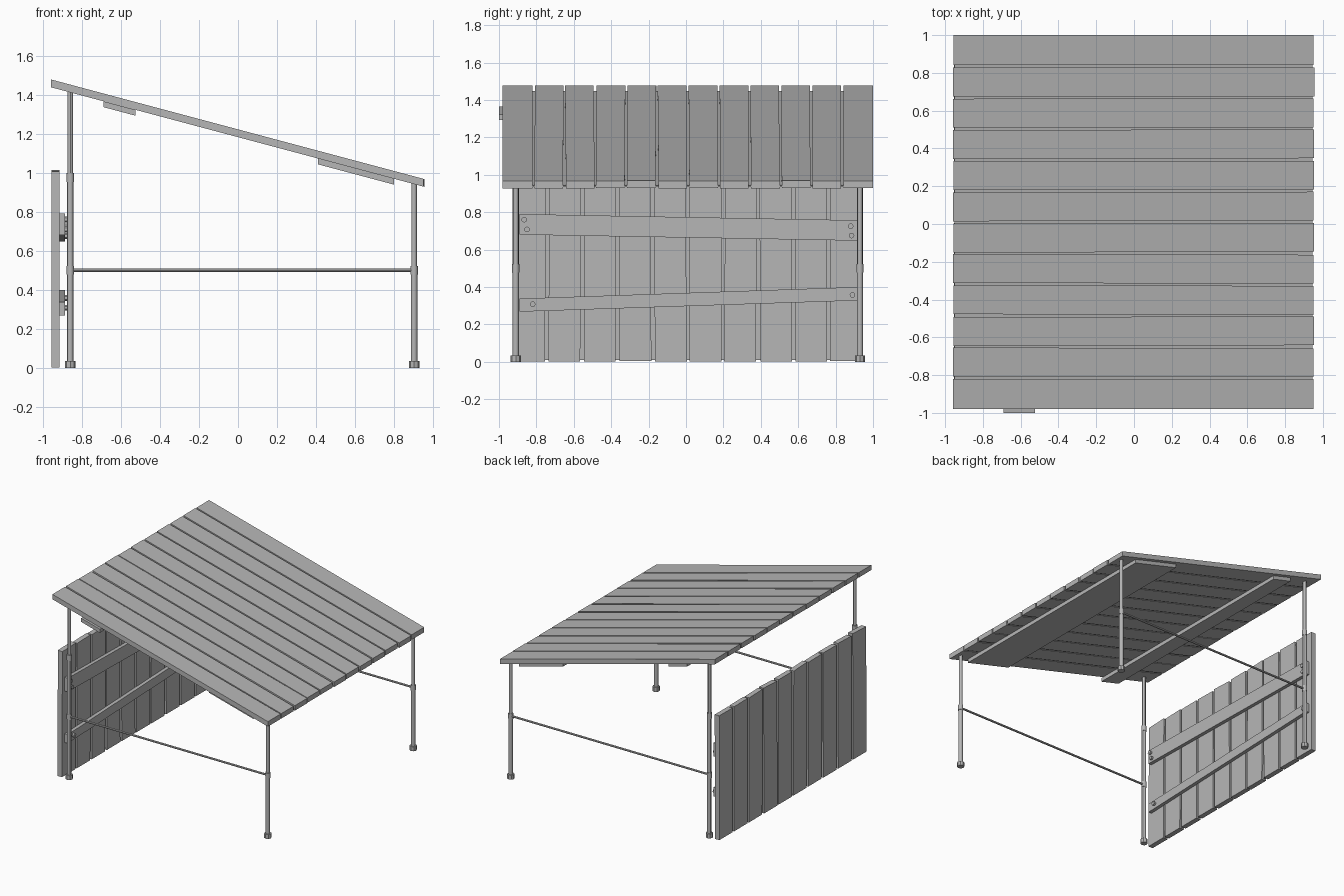
import bpy, bmesh, random
from mathutils import Vector

random.seed(4)
if "Cube" in bpy.data.objects:
    bpy.data.objects.remove(bpy.data.objects["Cube"], do_unlink=True)

grey = bpy.data.materials.new("weathered grey")
grey.use_nodes = True
colour = (0.47, 0.47, 0.47, 1)
grey.diffuse_color = colour
grey.node_tree.nodes["Principled BSDF"].inputs["Base Color"].default_value = colour


def slab(name, outline, low, high, place):
    """Extrude a flat outline from low to high; place maps (u, v, depth) to a point."""
    bm = bmesh.new()
    rings = [[bm.verts.new(place(u, v, d)) for u, v in outline] for d in (low, high)]
    bm.faces.new(rings[0])
    bm.faces.new(rings[1])
    for i in range(len(outline)):
        j = (i + 1) % len(outline)
        bm.faces.new((rings[0][i], rings[0][j], rings[1][j], rings[1][i]))
    bmesh.ops.recalc_face_normals(bm, faces=bm.faces)
    mesh = bpy.data.meshes.new(name)
    bm.to_mesh(mesh)
    bm.free()
    mesh.materials.append(grey)
    obj = bpy.data.objects.new(name, mesh)
    bpy.context.collection.objects.link(obj)
    return obj


def rod(name, start, end, radius, sides=12):
    """Round bar between two points."""
    a, b = Vector(start), Vector(end)
    bpy.ops.mesh.primitive_cylinder_add(vertices=sides, radius=radius,
                                        depth=(b - a).length, location=(a + b) / 2)
    obj = bpy.context.object
    obj.name = name
    obj.rotation_euler = (b - a).to_track_quat('Z', 'Y').to_euler()
    obj.data.materials.append(grey)
    bpy.ops.object.shade_smooth_by_angle()


def rectangle(u0, u1, v0, v1):
    return [(u0, v0), (u1, v0), (u1, v1), (u0, v1)]


def roof_top(x):
    return 1.477 - 0.2667 * (x + 0.957)


def on_roof(x, y, depth):
    return (x, y, roof_top(x) - depth)


def on_wall(y, z, x):
    return (x, y, z)


def wobble(amount):
    return random.uniform(-amount, amount)


# Roof boards, with a thin backing closing the gaps
ROOF_BOARDS, ROOF_DEPTH = 12, 0.04
pitch = 1.98 / ROOF_BOARDS
for i in range(ROOF_BOARDS):
    y0 = -0.98 + i * pitch + (0.006 if i else 0)
    y1 = -0.98 + (i + 1) * pitch - (0.006 if i < ROOF_BOARDS - 1 else 0)
    skew = wobble(0.003)
    right, left = -0.957 + wobble(0.002), 0.952 + wobble(0.003)
    if i in (0, ROOF_BOARDS - 1):
        skew = 0
    slab(f"roof_board_{i + 1}",
         [(right, y0 - skew), (left, y0 + skew), (left, y1 + skew), (right, y1 - skew)],
         0, ROOF_DEPTH, on_roof)
slab("roof_backing", rectangle(-0.95, 0.945, -0.97, 0.99), 0.028, 0.036, on_roof)

# Cross boards under the roof
slab("narrow_roof_batten", rectangle(-0.69, -0.525, -1.0, 0.97), ROOF_DEPTH, 0.07, on_roof)
slab("wide_roof_batten", rectangle(0.41, 0.8, -0.95, 0.97), ROOF_DEPTH, 0.07, on_roof)

# Side wall boards with slightly uneven tops
WALL_BOARDS = 10
step = 1.88 / WALL_BOARDS
for i in range(WALL_BOARDS):
    y0 = -0.93 + i * step + 0.009
    y1 = y0 + step - 0.018
    tilt = wobble(0.004)
    base, top = random.uniform(0, 0.004), 1.005 + wobble(0.006)
    slab(f"wall_board_{i + 1}",
         [(y0 - tilt, base), (y1 - tilt, base), (y1 + tilt, top + tilt), (y0 + tilt, top - tilt)],
         -0.954, -0.914, on_wall)
slab("wall_backing", rectangle(-0.91, 0.93, 0.01, 0.985), -0.938, -0.928, on_wall)

# Crooked rails across the wall, and their bolts
slab("upper_wall_rail", [(-0.89, 0.68), (0.915, 0.648), (0.915, 0.757), (-0.89, 0.79)],
     -0.914, -0.886, on_wall)
slab("lower_wall_rail", [(-0.89, 0.268), (0.915, 0.328), (0.915, 0.4), (-0.89, 0.338)],
     -0.914, -0.886, on_wall)
bolts = [(-0.865, 0.76), (-0.85, 0.708), (0.88, 0.725), (0.885, 0.675), (-0.82, 0.308), (0.89, 0.358)]
for i, (y, z) in enumerate(bolts):
    rod(f"bolt_{i + 1}", (-0.9, y, z), (-0.87, y, z), 0.015)

# Posts with feet and collars, joined in pairs by thin bars
RIGHT_X, LEFT_X, BAR_Z = -0.859, 0.902, 0.5
for end, y in (("front", -0.91), ("back", 0.93)):
    for side, x, joint in (("right", RIGHT_X, 0.975), ("left", LEFT_X, BAR_Z)):
        name = f"{end}_{side}"
        rod(f"{name}_lower_post", (x, y, 0), (x, y, joint), 0.0165)
        rod(f"{name}_upper_post", (x, y, joint), (x, y, roof_top(x) - ROOF_DEPTH + 0.005), 0.014)
        rod(f"{name}_foot", (x, y, 0), (x, y, 0.035), 0.027, 8)
        for z in {joint, BAR_Z}:
            rod(f"{name}_collar", (x, y, z - 0.022), (x, y, z + 0.022), 0.019)
    rod(f"{end}_cross_bar", (RIGHT_X, y, BAR_Z), (LEFT_X, y, BAR_Z), 0.008, 8)
